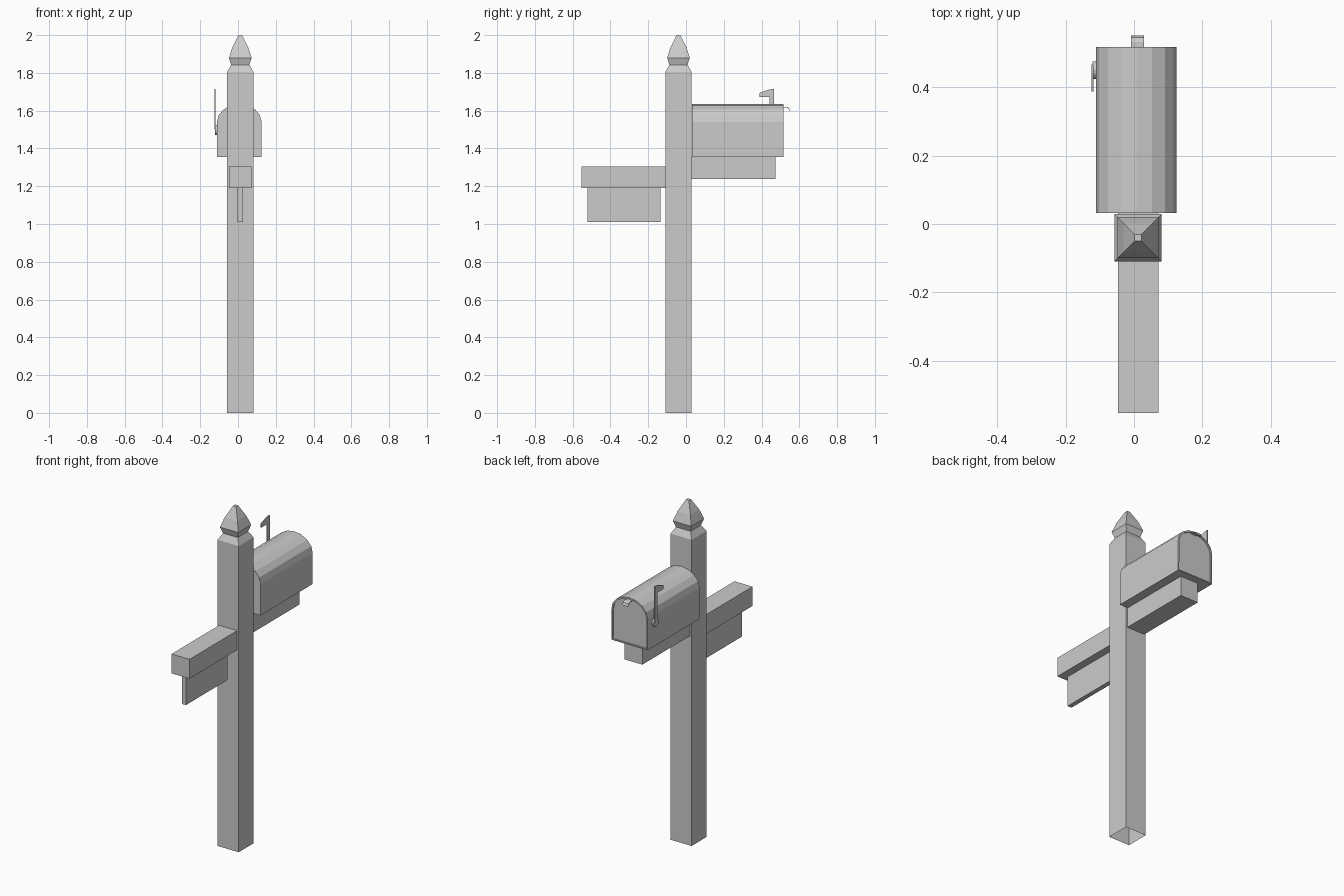
import bpy, bmesh, math
from mathutils import Vector

if "Cube" in bpy.data.objects:
    bpy.data.objects.remove(bpy.data.objects["Cube"])

CX, CY = 0.012, -0.04      # post axis
BX = 0.007                 # mailbox axis


def finish(name, bm):
    bmesh.ops.recalc_face_normals(bm, faces=bm.faces)
    me = bpy.data.meshes.new(name)
    bm.to_mesh(me)
    bm.free()
    ob = bpy.data.objects.new(name, me)
    bpy.context.collection.objects.link(ob)
    return ob


def box(name, x, y, z):
    bm = bmesh.new()
    bmesh.ops.create_cube(bm, size=1)
    for v in bm.verts:
        v.co = Vector([(a + b) / 2 + c * (b - a) for (a, b), c in zip((x, y, z), v.co)])
    return finish(name, bm)


def prism_x(name, yz, x0, x1):
    """Extrude a y-z outline along x."""
    bm = bmesh.new()
    face = bm.faces.new([bm.verts.new((x0, y, z)) for y, z in yz])
    ext = bmesh.ops.extrude_face_region(bm, geom=[face], use_keep_orig=True)["geom"]
    for v in ext:
        if isinstance(v, bmesh.types.BMVert):
            v.co.x = x1
    return finish(name, bm)


# Square post with pointed finial, open underneath
rings = [(0.0, 0.069), (1.806, 0.069), (1.843, 0.048), (1.88, 0.06), (1.935, 0.042), (2.0, 0.01)]
bm = bmesh.new()
prev = None
for z, h in rings:
    ring = [bm.verts.new((CX + sx * h, CY + sy * h, z))
            for sx, sy in ((-1, -1), (1, -1), (1, 1), (-1, 1))]
    if prev:
        for i in range(4):
            j = (i + 1) % 4
            bm.faces.new((prev[i], prev[j], ring[j], ring[i]))
    prev = ring
bm.faces.new(prev)
finish("post", bm)

# Side arm with hanging board, and the support under the mailbox
box("newspaper_arm", (CX - 0.059, CX + 0.059), (-0.553, -0.109), (1.191, 1.305))
box("hanging_board", (CX - 0.0135, CX + 0.0135), (-0.522, -0.136), (1.011, 1.191))
box("mailbox_support", (CX - 0.059, CX + 0.059), (0.029, 0.474), (1.237, 1.355))

# Mailbox body: arched profile, door recessed inside a thin rim
W, SPRING, RISE = 0.118, 1.54, 0.094
profile = [(BX - W, 1.355), (BX + W, 1.355)]
profile += [(BX + W * math.cos(math.pi * i / 8), SPRING + RISE * math.sin(math.pi * i / 8))
            for i in range(9)]
bm = bmesh.new()
back = [bm.verts.new((x, 0.032, z)) for x, z in profile]
front = [bm.verts.new((x, 0.517, z)) for x, z in profile]
n = len(profile)
for i in range(n):
    j = (i + 1) % n
    bm.faces.new((back[i], back[j], front[j], front[i]))
bm.faces.new(back)
door = bm.faces.new(front)
bmesh.ops.recalc_face_normals(bm, faces=bm.faces)
bmesh.ops.inset_region(bm, faces=[door], thickness=0.009)
ext = bmesh.ops.extrude_face_region(bm, geom=[door])["geom"]
bmesh.ops.translate(bm, vec=(0, -0.008, 0), verts=[v for v in ext if isinstance(v, bmesh.types.BMVert)])
if door.is_valid:
    bmesh.ops.delete(bm, geom=[door], context='FACES_ONLY')
finish("mailbox", bm)

# Curled door handle
outer = [(0.509, 1.62), (0.533, 1.62), (0.546, 1.613), (0.552, 1.598)]
inner = [(0.549, 1.598), (0.543, 1.611), (0.532, 1.617), (0.509, 1.617)]
prism_x("door_handle", outer + inner, BX - 0.016, BX + 0.022)

# Signal flag with stem, on a round pivot
flag = [(0.442, 1.50), (0.467, 1.50), (0.467, 1.716), (0.44, 1.712),
        (0.388, 1.694), (0.388, 1.672), (0.442, 1.672)]
prism_x("flag", flag, -0.125, -0.119)
pivot = [(0.45 + 0.026 * math.cos(math.tau * i / 16), 1.497 + 0.026 * math.sin(math.tau * i / 16))
         for i in range(16)]
prism_x("flag_pivot", pivot, -0.122, -0.11)
